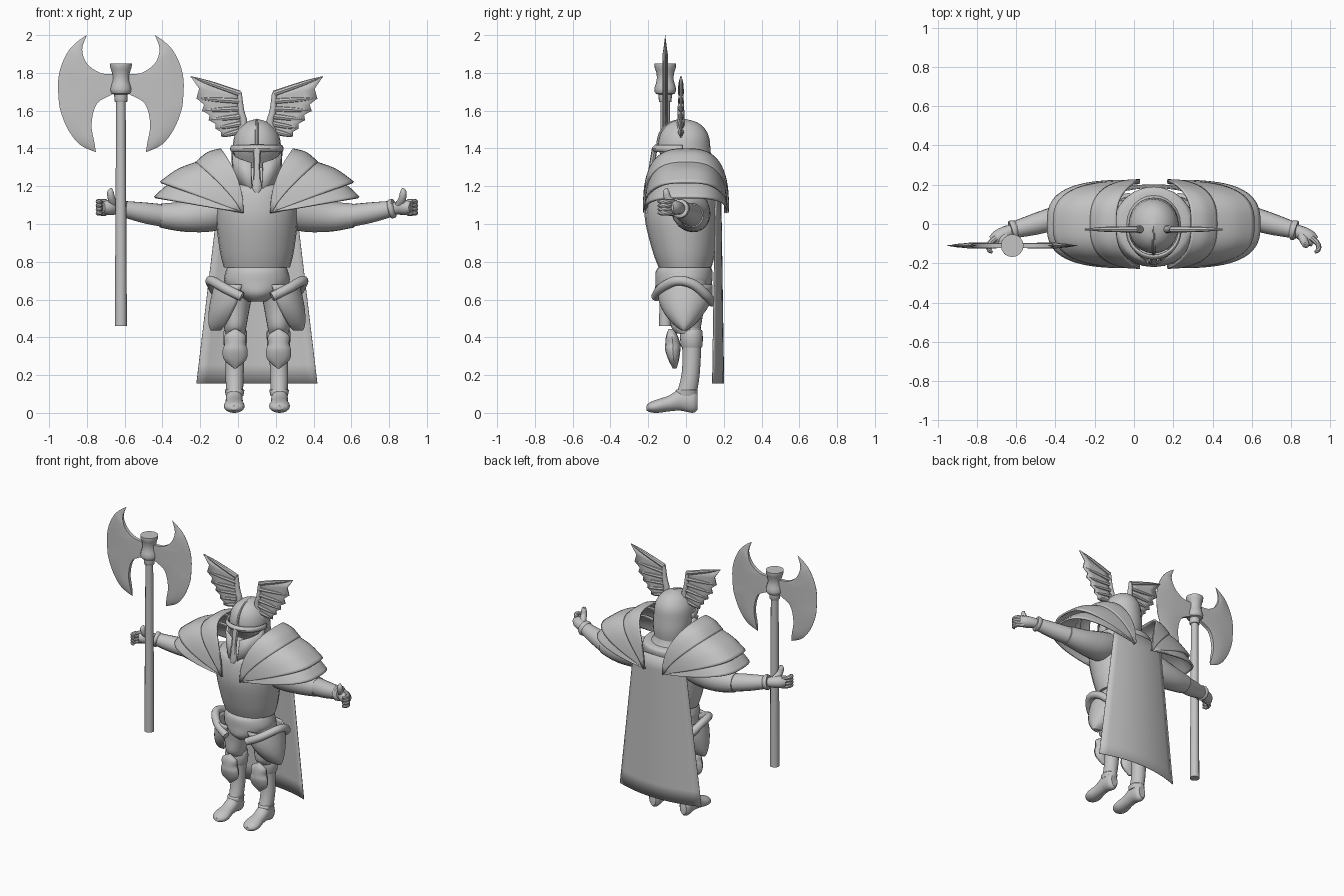
import bpy, bmesh
from math import sin, cos, pi, radians
from mathutils import Vector

cube = bpy.data.objects.get("Cube")
if cube:
    bpy.data.objects.remove(cube, do_unlink=True)

steel = bpy.data.materials.new("steel_grey")
steel.use_nodes = True
GREY = (0.55, 0.55, 0.55, 1)
steel.diffuse_color = GREY
steel.node_tree.nodes["Principled BSDF"].inputs["Base Color"].default_value = GREY

BODY = (0.1, 0)        # the figure stands a little to its left
AXE = (-0.62, -0.11)
parts = []


def spline(keys, steps=4):
    """Smooth curve through tuples of any length."""
    out = []
    last = len(keys) - 1
    for i in range(last):
        a, b, c, d = (keys[max(0, min(last, i + k))] for k in (-1, 0, 1, 2))
        for s in range(steps):
            t = s / steps
            out.append(tuple(q + t / 2 * (r - p + t * (2*p - 5*q + 4*r - w + t * (3*q - p - 3*r + w)))
                             for p, q, r, w in zip(a, b, c, d)))
    return out + [tuple(keys[-1])]


def loft(name, rows, closed=True, thick=0, mirror=False, at=BODY):
    """Skin rows of points; open rows make a sheet with thickness."""
    bm = bmesh.new()
    grid = [[bm.verts.new(p) for p in row] for row in rows]
    n = len(grid[0])
    for a, b in zip(grid, grid[1:]):
        for i in range(n if closed else n - 1):
            j = (i + 1) % n
            bm.faces.new((a[i], a[j], b[j], b[i]))
    if closed:
        bm.faces.new(grid[0][::-1])
        bm.faces.new(grid[-1])
    bmesh.ops.recalc_face_normals(bm, faces=bm.faces)
    mesh = bpy.data.meshes.new(name)
    bm.to_mesh(mesh)
    bm.free()
    mesh.materials.append(steel)
    ob = bpy.data.objects.new(name, mesh)
    ob.location = (*at, 0)
    bpy.context.collection.objects.link(ob)
    if thick:
        mod = ob.modifiers.new("Thickness", 'SOLIDIFY')
        mod.thickness = thick
        mod.offset = 0
    if mirror:
        mod = ob.modifiers.new("Mirror", 'MIRROR')
        mod.use_mirror_merge = False
    parts.append(ob)
    return ob


def arc(z, cx, cy, rx, ry, start=0, end=360, n=24):
    full = end - start == 360
    angles = [radians(start + (end - start) * i / (n if full else n - 1)) for i in range(n)]
    return [(cx + rx * cos(a), cy + ry * sin(a), z) for a in angles]


def stack(name, keys, steps=4, n=24, **kw):
    """Upright form from (z, cx, cy, rx, ry) sections."""
    return loft(name, [arc(*k, n=n) for k in spline(keys, steps)], **kw)


def shell(name, keys, start, end, thick=0.012, **kw):
    return loft(name, [arc(*k, start, end) for k in spline(keys, 3)], closed=False, thick=thick, **kw)


def tube(name, keys, steps=4, n=12, **kw):
    """Round form along (x, y, z, radius) points."""
    path = spline(keys, steps)
    pts = [Vector(p[:3]) for p in path]
    rows = []
    for i, p in enumerate(pts):
        way = pts[min(i + 1, len(pts) - 1)] - pts[max(i - 1, 0)]
        turn = Vector((0, 0, 1)).rotation_difference(way)
        rows.append([p + turn @ Vector(q) for q in arc(0, 0, 0, path[i][3], path[i][3], n=n)])
    return loft(name, rows, **kw)


# Torso, neck and pelvis
stack("breastplate", [(.77, 0, -.005, .175, .14), (.85, 0, -.01, .195, .165), (1, 0, -.022, .215, .192),
                      (1.1, 0, -.022, .215, .196), (1.19, 0, -.005, .2, .195), (1.21, 0, 0, .16, .16)])
stack("neck_guard", [(1.18, 0, 0, .17, .17), (1.22, 0, 0, .13, .14), (1.3, 0, .01, .1, .1)])
stack("pelvis", [(.78, 0, -.005, .15, .13), (.75, 0, -.01, .165, .15), (.69, 0, -.012, .172, .15),
                 (.63, 0, -.02, .12, .14), (.59, 0, -.02, .05, .1)])

# Hip guards
tube("hip_roll", [(.08, -.16, .615, .025), (.17, -.13, .66, .026), (.24, -.05, .7, .026),
                  (.24, .04, .68, .026), (.2, .11, .62, .026), (.12, .14, .58, .02)], mirror=True)
shell("hip_plate", [(.68, .1, -.005, .12, .14), (.6, .12, -.005, .12, .135), (.53, .15, -.01, .1, .1),
                    (.47, .18, -.01, .07, .05), (.44, .2, -.01, .04, .008)], -100, 100, mirror=True)

# Legs
stack("thigh", [(.7, .09, 0, .08, .11), (.56, .112, .005, .075, .09), (.46, .115, 0, .06, .08),
                (.42, .115, .01, .052, .06)], mirror=True)
stack("shin", [(.45, .115, .02, .055, .06), (.34, .115, .03, .05, .05), (.2, .118, .024, .048, .048),
               (.09, .118, 0, .044, .055)], mirror=True)
stack("knee_strap", [(.345, .115, .03, .05, .05), (.355, .115, .03, .06, .058), (.43, .115, .028, .063, .06),
                     (.44, .115, .028, .05, .05)], steps=2, mirror=True)
stack("knee_guard", [(.445, .115, -.08, .006, .012), (.41, .115, -.075, .055, .03), (.365, .115, -.07, .056, .04),
                     (.33, .115, -.07, .066, .04), (.28, .115, -.065, .058, .028), (.235, .115, -.06, .006, .01)],
      n=12, mirror=True)

# Boots: sections along the foot as (y, z centre, half width, half height)
foot = spline([(.06, .06, .025, .045), (.035, .065, .042, .065), (-.03, .07, .045, .058), (-.09, .05, .046, .042),
               (-.15, .036, .055, .036), (-.19, .03, .045, .026), (-.21, .026, .018, .012)])
loft("boot", [[(.12 + x, y, zc + z) for x, z, _ in arc(0, 0, 0, w, h)] for y, zc, w, h in foot], mirror=True)
stack("boot_cuff", [(.09, .118, 0, .046, .058), (.12, .118, .004, .052, .058), (.125, .118, .005, .046, .05)],
      steps=2, mirror=True)

# Arms and hands
tube("upper_arm", [(.12, .01, 1.1, .1), (.24, .03, 1.06, .1), (.38, .04, 1.04, .082), (.51, .03, 1.045, .064)],
     n=20, mirror=True)
tube("bracer", [(.5, .03, 1.045, .06), (.6, 0, 1.06, .055), (.71, -.03, 1.08, .043)], n=16, mirror=True)
tube("cuff", [(.7, -.028, 1.078, .044), (.71, -.03, 1.08, .052), (.725, -.035, 1.082, .05), (.73, -.036, 1.083, .03)],
     steps=2, mirror=True)
tube("palm", [(.71, -.03, 1.08, .03), (.75, -.045, 1.085, .036), (.79, -.07, 1.088, .04), (.82, -.09, 1.088, .03)],
     mirror=True)
tube("thumb", [(.755, -.06, 1.1, .024), (.77, -.095, 1.135, .02), (.775, -.105, 1.17, .017), (.77, -.1, 1.188, .006)],
     mirror=True)
for i in range(4):
    z = 1.058 + .02 * i
    tube(f"finger_{i + 1}", [(.8, -.07, z, .015), (.835, -.1, z, .014), (.838, -.13, z, .013), (.82, -.145, z, .007)],
         n=8, mirror=True)


# Layered shoulder armour: arches over the shoulder, front to back
def arch(x0, x1, z1, depth, bend):
    row = []
    for i in range(33):
        s, c = sin(pi * i / 32), cos(pi * i / 32)
        rise = max(s, 0) ** .7
        side = 1 if c > 0 else -1
        row.append((x0 + (x1 - x0) * max(s, 0) ** bend, -side * depth * abs(c) ** .7, 1.06 + (z1 - 1.06) * rise))
    return row


def pad(name, *edges):
    loft(name, [arch(*e) for e in spline(edges)], closed=False, thick=.012, mirror=True)


pad("shoulder_collar", (.07, .19, 1.395, .222, 1.5), (.075, .26, 1.375, .222, 1.2), (.08, .32, 1.325, .222, .9))
pad("upper_shoulder_plate", (.07, .28, 1.335, .212, .9), (.07, .41, 1.29, .214, .8), (.07, .51, 1.22, .215, .7))
pad("lower_shoulder_plate", (.07, .34, 1.26, .208, .8), (.07, .46, 1.21, .214, .7), (.07, .54, 1.14, .22, .65))

# Cape, bowed towards the back
cape = []
for i in range(11):
    t = i / 10
    width = .2 + .12 * t
    cape.append([(width * u / 6, .185 + .015 * t - (.03 + .03 * t) * (u / 6) ** 2, 1.16 - 1.005 * t)
                 for u in range(-6, 7)])
loft("cape", cape, closed=False, thick=.004)

# Helmet with open-faced guard
stack("helmet", [(1.2, 0, .03, .1, .09), (1.3, 0, .022, .12, .112), (1.39, 0, -.008, .128, .138),
                 (1.46, 0, -.01, .12, .132), (1.51, 0, -.01, .092, .105), (1.54, 0, -.01, .055, .065),
                 (1.555, 0, -.01, .008, .01)])
shell("brow_band", [(1.385, 0, -.03, .132, .135), (1.4, 0, -.03, .136, .145), (1.415, 0, -.03, .13, .13)], -185, 5)
tube("helmet_ridge", [(0, -.15, 1.4, .01), (0, -.135, 1.48, .009), (0, -.08, 1.535, .008), (0, -.01, 1.553, .005)], n=8)
stack("nose_guard", [(1.405, 0, -.165, .024, .015), (1.3, 0, -.182, .017, .015), (1.19, 0, -.198, .024, .012),
                     (1.155, 0, -.2, .005, .005)], n=8)
loft("cheek_guard", [[(.128, -.03, 1.385), (.122, -.08, 1.36), (.09, -.14, 1.345), (.032, -.17, 1.325)],
                     [(.125, -.03, 1.28), (.118, -.09, 1.275), (.085, -.145, 1.27), (.032, -.185, 1.26)],
                     [(.085, -.06, 1.2), (.08, -.11, 1.19), (.055, -.165, 1.18), (.026, -.195, 1.165)]],
     closed=False, thick=.014, mirror=True)

# Helmet wings: feather ribs with a scalloped web between them
roots = [(.09, 1.69), (.092, 1.65), (.09, 1.61), (.085, 1.57), (.085, 1.53), (.095, 1.49)]
tips = [(.35, 1.78), (.32, 1.665), (.29, 1.6), (.255, 1.55), (.22, 1.505), (.19, 1.465)]
WING_Y = -.027
web = []
for i, (root, tip) in enumerate(zip(roots, tips)):
    a, b = Vector(root), Vector(tip)
    web.append([a.lerp(b, k / 4) for k in range(5)])
    keys = [(*a.lerp(b, k), r) for k, r in ((0, .016), (.6, .013), (1, .003))]
    tube(f"feather_{i + 1}", [(x, WING_Y, z, r) for x, z, r in keys], n=8, mirror=True)
    if i < len(tips) - 1:
        a = a.lerp(Vector(roots[i + 1]), .5)
        b = b.lerp(Vector(tips[i + 1]), .5)
        web.append([a.lerp(b, k * .22) for k in range(5)])
loft("wing_web", [[(p.x, WING_Y, p.y) for p in row] for row in web], closed=False, thick=.01, mirror=True)
tube("wing_arm", [(.1, WING_Y, 1.45, .024), (.07, WING_Y, 1.53, .02), (.085, WING_Y, 1.6, .018),
                  (.092, WING_Y, 1.695, .012)], mirror=True)

# Battle axe
stack("axe_shaft", [(.46, 0, 0, .032, .032), (1.68, 0, 0, .025, .025)], steps=1, n=12, at=AXE)
hub = [(1.645, .028), (1.65, .034), (1.685, .036), (1.69, .05), (1.715, .058), (1.76, .045), (1.8, .047),
       (1.83, .057), (1.85, .058)]
stack("axe_hub", [(z, 0, 0, r, r) for z, r in hub], steps=2, n=16, at=AXE)
inner = [(.18, 2), (.205, 1.925), (.18, 1.85), (.11, 1.8), (.03, 1.785), (.03, 1.7), (.125, 1.64), (.155, 1.53),
         (.14, 1.43), (.132, 1.38)]
outer = [(.18, 2), (.225, 1.97), (.275, 1.92), (.315, 1.84), (.332, 1.76), (.33, 1.67), (.32, 1.6), (.28, 1.5),
         (.217, 1.42), (.132, 1.38)]
blade = []
for a, b in zip(spline(inner), spline(outer)):
    a, b = Vector(a), Vector(b)
    slim = min(1, (b - a).length / .1)
    face = [(a.lerp(b, f), max(h * slim, .0005)) for f, h in ((0, .012), (.4, .015), (.8, .009), (1, .001))]
    blade.append([(p.x, -h, p.y) for p, h in face] + [(p.x, h, p.y) for p, h in face[::-1]])
loft("axe_blade", blade, mirror=True, at=AXE)

# Smooth shading with sharp edges kept
bpy.ops.object.select_all(action='DESELECT')
for ob in parts:
    ob.select_set(True)
bpy.context.view_layer.objects.active = parts[0]
bpy.ops.object.shade_smooth_by_angle(angle=radians(40))
